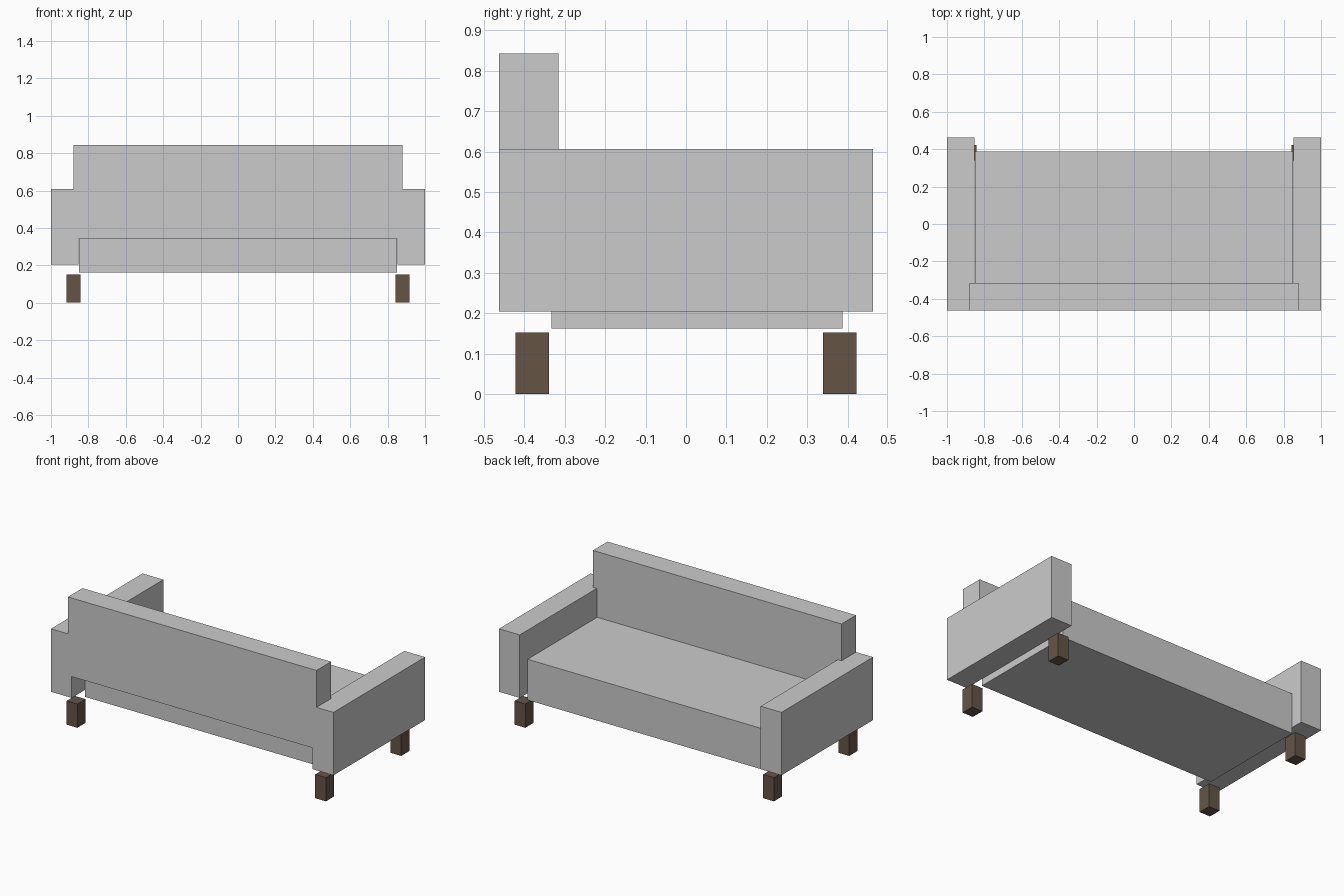
import bpy

if "Cube" in bpy.data.objects:
    bpy.data.objects.remove(bpy.data.objects["Cube"])


def box(name, x, y, z, mat=None):
    """Axis-aligned box from (min, max) ranges."""
    bpy.ops.mesh.primitive_cube_add(size=1, location=[(r[0] + r[1]) / 2 for r in (x, y, z)])
    ob = bpy.context.object
    ob.name = name
    ob.scale = [r[1] - r[0] for r in (x, y, z)]
    bpy.ops.object.transform_apply(location=False, rotation=False, scale=True)
    if mat:
        ob.data.materials.append(mat)
    return ob


wood = bpy.data.materials.new("dark_wood")
wood.diffuse_color = (0.13, 0.09, 0.06, 1)
wood.use_nodes = True
wood.node_tree.nodes["Principled BSDF"].inputs["Base Color"].default_value = wood.diffuse_color

# Seat and backrest
box("seat", (-0.85, 0.85), (-0.333, 0.387), (0.162, 0.423))
box("backrest", (-0.88, 0.88), (-0.463, -0.316), (0.34, 0.843))

# Armrests and legs, mirrored left and right
for side, s in (("left", -1), ("right", 1)):
    box(side + "_armrest", sorted((s * 0.853, s)), (-0.463, 0.463), (0.204, 0.607))
    for end, e in (("front", -1), ("back", 1)):
        box(f"{end}_{side}_leg", sorted((s * 0.842, s * 0.918)),
            sorted((e * 0.339, e * 0.422)), (0, 0.152), wood)
